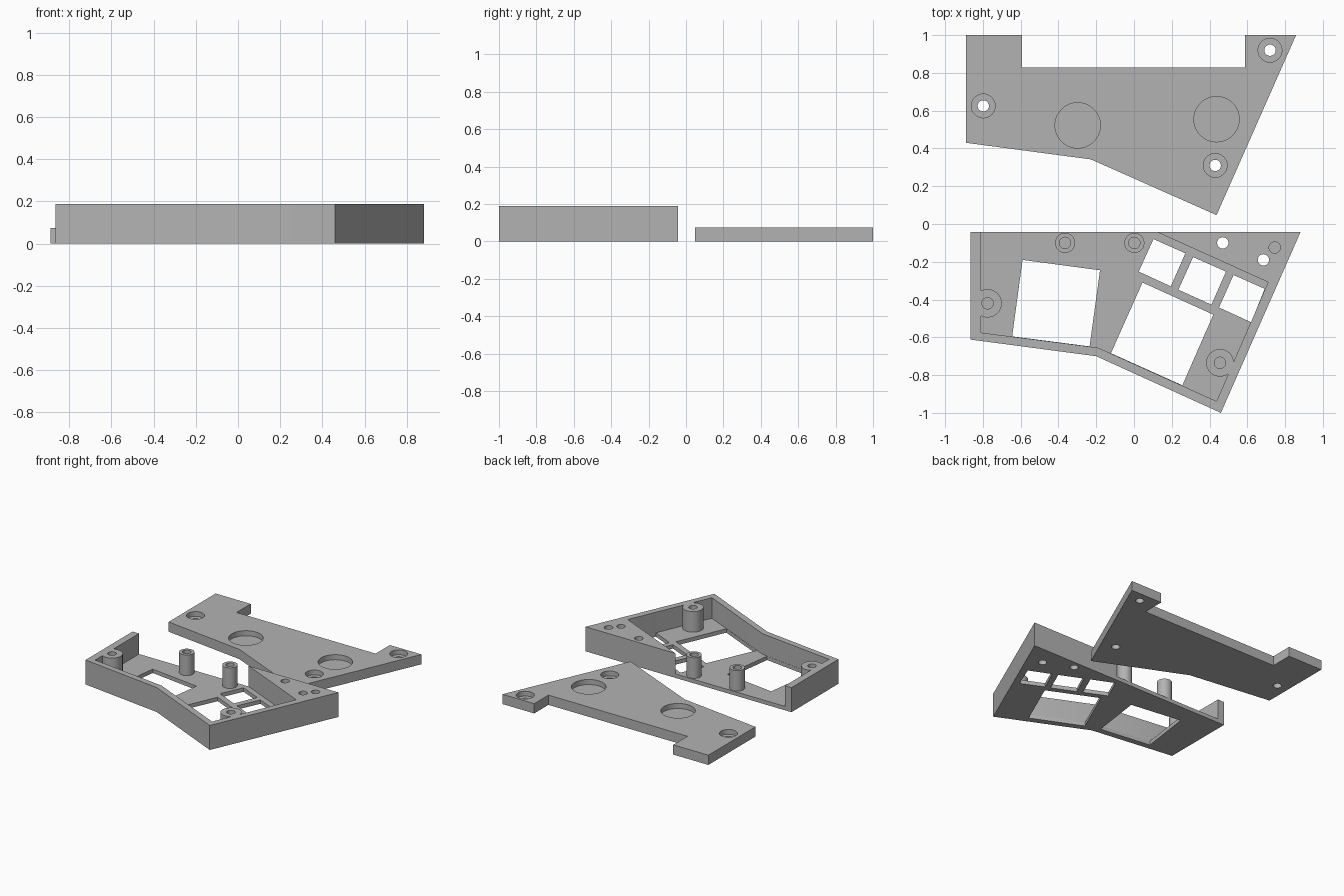
import bpy, bmesh, math

if "Cube" in bpy.data.objects:
    bpy.data.objects.remove(bpy.data.objects["Cube"])

TRAY_H, FLOOR, LID_H = 0.188, 0.03, 0.075

grey = bpy.data.materials.new("plain grey")
grey.diffuse_color = (0.45, 0.45, 0.45, 1)
grey.use_nodes = True
grey.node_tree.nodes["Principled BSDF"].inputs["Base Color"].default_value = grey.diffuse_color


def prism(name, pts, z0, z1):
    """Vertical prism from a flat outline."""
    bm = bmesh.new()
    face = bm.faces.new([bm.verts.new((x, y, z0)) for x, y in pts])
    top = bmesh.ops.extrude_face_region(bm, geom=[face])["geom"]
    for v in top:
        if isinstance(v, bmesh.types.BMVert):
            v.co.z = z1
    bmesh.ops.recalc_face_normals(bm, faces=bm.faces)
    me = bpy.data.meshes.new(name)
    bm.to_mesh(me)
    bm.free()
    me.materials.append(grey)
    ob = bpy.data.objects.new(name, me)
    bpy.context.collection.objects.link(ob)
    return ob


def disc(x, y, r, n=40):
    return [(x + r * math.cos(2 * math.pi * i / n),
             y + r * math.sin(2 * math.pi * i / n)) for i in range(n)]


def cut(ob, pts, z0, z1=0.3):
    """Subtract a prism (or a ready-made object) from ob."""
    tool = pts if isinstance(pts, bpy.types.Object) else prism("cutter", pts, z0, z1)
    mod = ob.modifiers.new("cut", 'BOOLEAN')
    mod.operation, mod.solver, mod.object = 'DIFFERENCE', 'EXACT', tool
    bpy.context.view_layer.objects.active = ob
    bpy.ops.object.modifier_apply(modifier=mod.name)
    bpy.data.objects.remove(tool)


def finish(ob):
    bpy.ops.object.select_all(action='DESELECT')
    ob.select_set(True)
    bpy.context.view_layer.objects.active = ob
    bpy.ops.object.shade_smooth_by_angle(angle=math.radians(30))


# Tray: solid block with a cavity that is open at the back
tray = prism("tray", [(-0.865, -0.042), (0.882, -0.042), (0.46, -1.0),
                      (-0.2, -0.70), (-0.865, -0.612)], 0, TRAY_H)
cavity = prism("cavity", [(-0.81, 0.1), (-0.19, 0.1), (0.12, -0.042), (0.71, -0.308),
                          (0.437, -0.938), (-0.19, -0.655), (-0.81, -0.575)], FLOOR, 0.25)

# Screw posts are left standing inside the cavity
posts = [(-0.365, -0.1, 0.053), (0.002, -0.1, 0.053),
         (-0.775, -0.42, 0.075), (0.455, -0.735, 0.073)]
for x, y, r in posts:
    cut(cavity, disc(x, y, r), -0.1)
cut(tray, cavity, 0)

# Blind screw holes in the posts and the corner block
for x, y, r in posts + [(0.745, -0.125, 0)]:
    cut(tray, disc(x, y, 0.03), FLOOR + 0.01)

# Through holes in the corner block
for x, y in [(0.47, -0.1), (0.685, -0.19)]:
    cut(tray, disc(x, y, 0.03), -0.1)

# Floor windows: two large, three small
for window in [
    [(-0.59, -0.19), (-0.18, -0.245), (-0.235, -0.648), (-0.645, -0.595)],
    [(0.045, -0.31), (0.42, -0.48), (0.256, -0.854), (-0.122, -0.684)],
    [(0.103, -0.08), (0.272, -0.155), (0.195, -0.33), (0.025, -0.252)],
    [(0.313, -0.175), (0.487, -0.252), (0.41, -0.427), (0.235, -0.348)],
    [(0.527, -0.27), (0.692, -0.343), (0.62, -0.52), (0.45, -0.442)],
]:
    cut(tray, window, -0.1)
finish(tray)

# Lid plate with a wide notch along the back
lid = prism("lid", [(-0.89, 1), (-0.592, 1), (-0.592, 0.828), (0.588, 0.828), (0.588, 1),
                    (0.858, 1), (0.437, 0.047), (-0.228, 0.342), (-0.89, 0.43)], 0, LID_H)

# Counterbored screw holes
for x, y in [(-0.798, 0.625), (0.72, 0.92), (0.43, 0.31)]:
    cut(lid, disc(x, y, 0.063), 0.038)
    cut(lid, disc(x, y, 0.03), -0.1)

# Round blind pockets
for x, y in [(-0.298, 0.522), (0.437, 0.555)]:
    cut(lid, disc(x, y, 0.12, 56), 0.036)
finish(lid)
